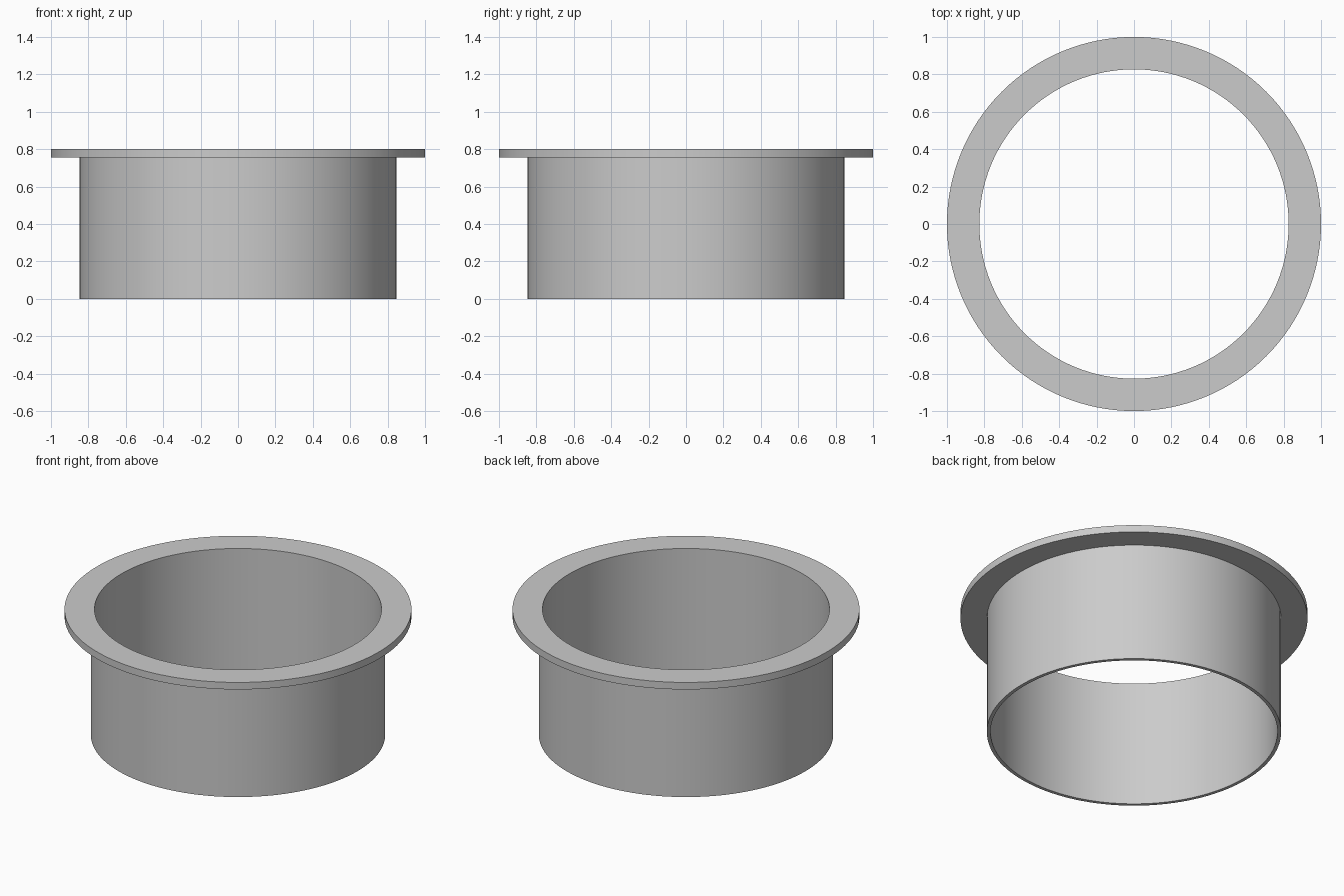
import bpy, bmesh, math

cube = bpy.data.objects.get("Cube")
if cube:
    bpy.data.objects.remove(cube, do_unlink=True)

# Single grey finish
grey = bpy.data.materials.new("plain_grey")
grey.use_nodes = True
color = (0.6, 0.6, 0.6, 1)
grey.diffuse_color = color
grey.node_tree.nodes["Principled BSDF"].inputs["Base Color"].default_value = color

SEGMENTS = 128
BORE, WALL, RIM = 0.827, 0.848, 1.0
UNDERSIDE, TOP = 0.755, 0.8


def lathe(name, profile):
    """Revolve a closed (radius, height) profile around the z axis."""
    bm = bmesh.new()
    rings = []
    for i in range(SEGMENTS):
        a = math.tau * i / SEGMENTS
        rings.append([bm.verts.new((r * math.cos(a), r * math.sin(a), z)) for r, z in profile])
    n = len(profile)
    for i, ring in enumerate(rings):
        after = rings[(i + 1) % SEGMENTS]
        for j in range(n):
            k = (j + 1) % n
            bm.faces.new((ring[j], after[j], after[k], ring[k]))
    bmesh.ops.recalc_face_normals(bm, faces=bm.faces)
    mesh = bpy.data.meshes.new(name)
    bm.to_mesh(mesh)
    bm.free()
    mesh.materials.append(grey)
    obj = bpy.data.objects.new(name, mesh)
    bpy.context.collection.objects.link(obj)
    bpy.ops.object.select_all(action="DESELECT")
    obj.select_set(True)
    bpy.context.view_layer.objects.active = obj
    bpy.ops.object.shade_smooth_by_angle(angle=math.radians(30))
    return obj


# Thin tube and wide flat flange, one continuous turned piece
lathe("flanged_sleeve", [
    (BORE, 0), (WALL, 0), (WALL, UNDERSIDE),
    (RIM, UNDERSIDE), (RIM, TOP), (BORE, TOP),
])
